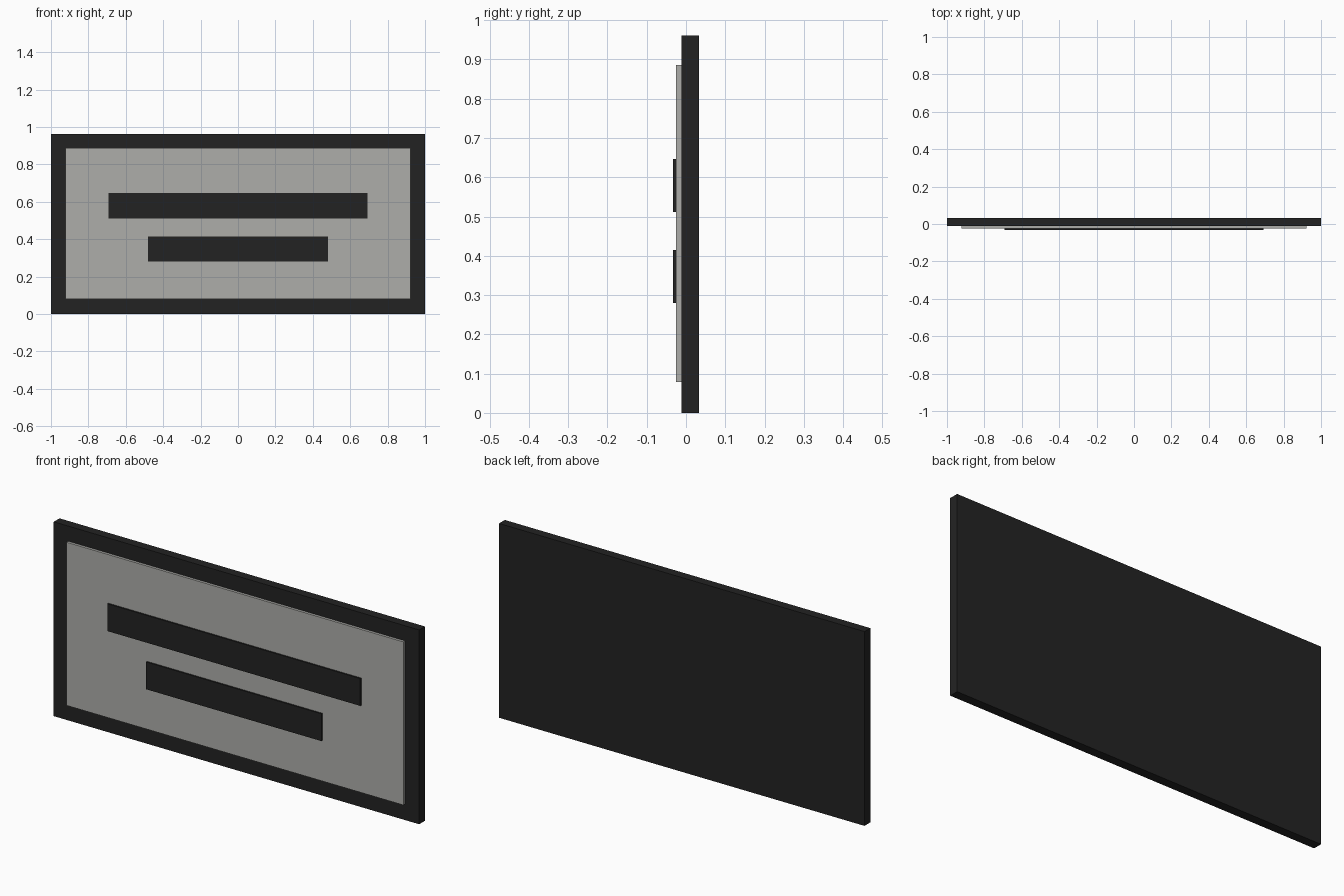
import bpy

if "Cube" in bpy.data.objects:
    bpy.data.objects.remove(bpy.data.objects["Cube"])


def material(name, rgb):
    m = bpy.data.materials.new(name)
    m.diffuse_color = (*rgb, 1.0)
    m.use_nodes = True
    m.node_tree.nodes["Principled BSDF"].inputs["Base Color"].default_value = m.diffuse_color
    return m


dark = material("charcoal", (0.0165, 0.0165, 0.0165))
grey = material("light_grey", (0.42, 0.42, 0.40))


def slab(name, half_width, y0, y1, z0, z1, mat):
    """Flat box centred on x = 0, spanning the given depth and height."""
    bpy.ops.mesh.primitive_cube_add(size=1, location=(0, (y0 + y1) / 2, (z0 + z1) / 2))
    ob = bpy.context.object
    ob.name = name
    ob.scale = (2 * half_width, y1 - y0, z1 - z0)
    bpy.ops.object.transform_apply(location=False, rotation=False, scale=True)
    ob.data.materials.append(mat)
    return ob


# Backing board, whose edge shows as a border
slab("backing_board", 1.0, -0.012, 0.033, 0.0, 0.961, dark)

# Pale face plate
slab("face_plate", 0.922, -0.025, -0.012, 0.079, 0.886, grey)

# Two raised bars, the long one above the short one
slab("upper_bar", 0.692, -0.033, -0.025, 0.511, 0.646, dark)
slab("lower_bar", 0.48, -0.033, -0.025, 0.28, 0.415, dark)
